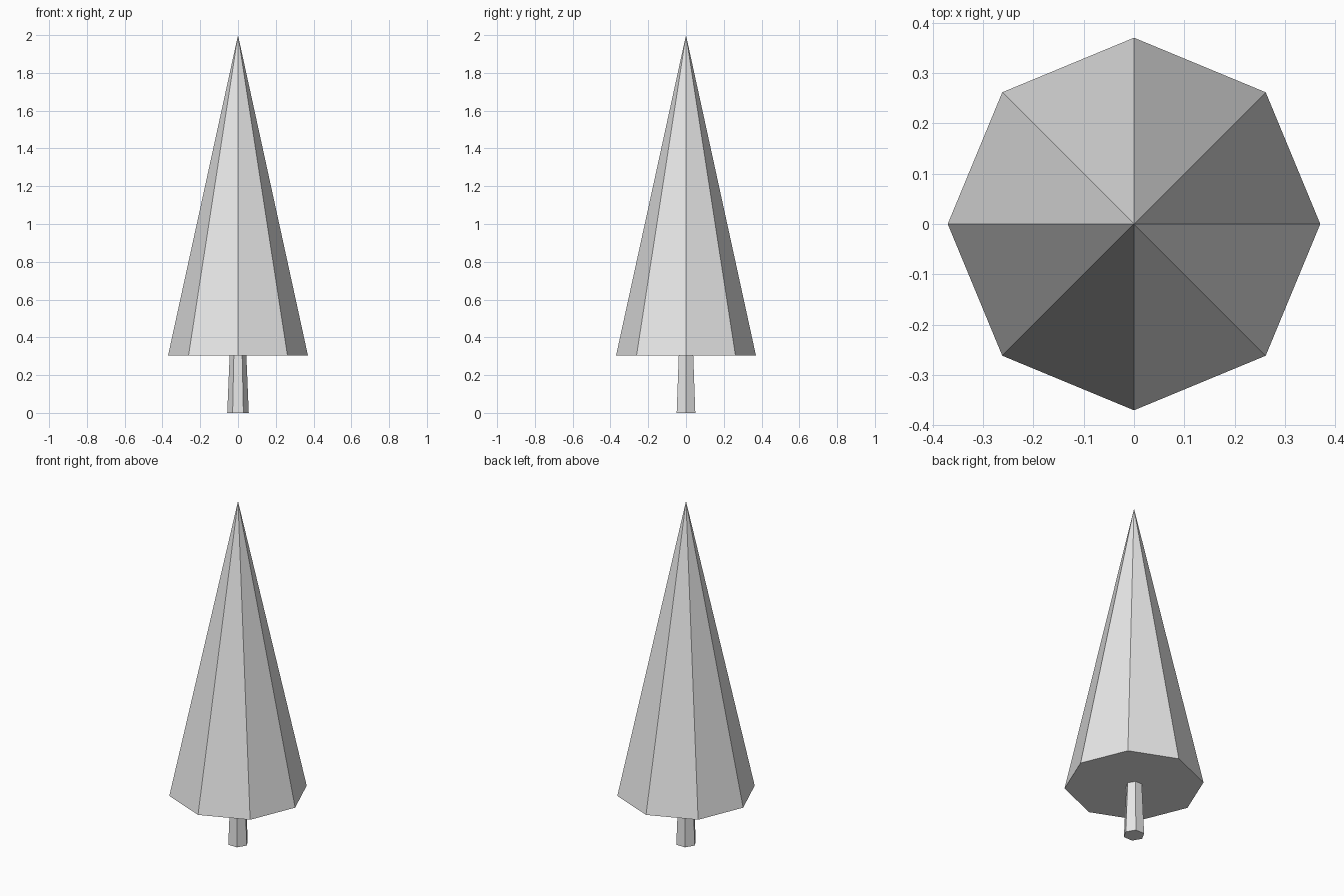
import bpy
import math

if "Cube" in bpy.data.objects:
    bpy.data.objects.remove(bpy.data.objects["Cube"])

grey = bpy.data.materials.new("light_grey")
grey.diffuse_color = (0.8, 0.8, 0.8, 1.0)
grey.use_nodes = True
grey.node_tree.nodes["Principled BSDF"].inputs["Base Color"].default_value = grey.diffuse_color


def add_cone(name, sides, r_bottom, r_top, z_bottom, z_top):
    """Flat-shaded tapered prism standing between two heights, a corner on +x."""
    bpy.ops.mesh.primitive_cone_add(
        vertices=sides, radius1=r_bottom, radius2=r_top, depth=z_top - z_bottom,
        location=(0, 0, (z_bottom + z_top) / 2), rotation=(0, 0, math.pi / 2))
    obj = bpy.context.object
    obj.name = name
    obj.data.materials.append(grey)
    return obj


# Six-sided tapering trunk, tucked just inside the foliage
add_cone("trunk", 6, 0.057, 0.044, 0.0, 0.31)

# Eight-sided pointed foliage
add_cone("foliage", 8, 0.37, 0.0, 0.305, 2.0)
